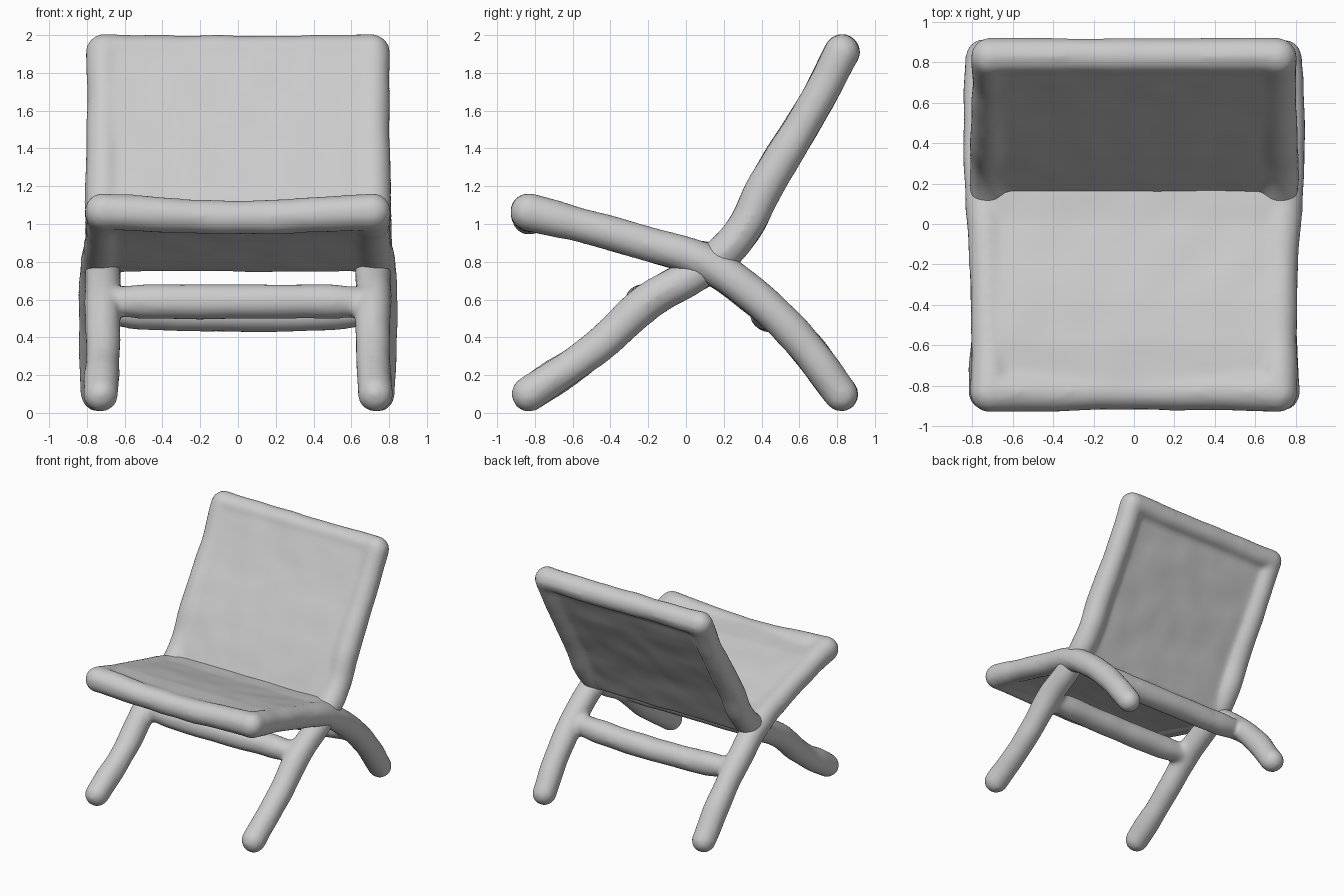
import bpy, bmesh
from mathutils import Vector, noise

cube = bpy.data.objects.get("Cube")
if cube:
    bpy.data.objects.remove(cube, do_unlink=True)

GREY = (0.6, 0.6, 0.6, 1)
mat = bpy.data.materials.new("soft grey")
mat.use_nodes = True
mat.diffuse_color = GREY
mat.node_tree.nodes["Principled BSDF"].inputs["Base Color"].default_value = GREY


def add_object(name, data):
    obj = bpy.data.objects.new(name, data)
    bpy.context.collection.objects.link(obj)
    return obj


def ball(center, radius):
    bm = bmesh.new()
    bmesh.ops.create_uvsphere(bm, u_segments=24, v_segments=16, radius=radius)
    bmesh.ops.translate(bm, verts=bm.verts, vec=Vector(center))
    me = bpy.data.meshes.new("end")
    bm.to_mesh(me)
    bm.free()
    return add_object("end", me)


def tube(points):
    """Round bar through (x, y, z, radius) points, with ball ends."""
    cu = bpy.data.curves.new("bar", 'CURVE')
    cu.dimensions = '3D'
    cu.bevel_depth = 1
    cu.bevel_resolution = 6
    cu.use_fill_caps = True
    sp = cu.splines.new('BEZIER')
    sp.bezier_points.add(len(points) - 1)
    for bp, (x, y, z, r) in zip(sp.bezier_points, points):
        bp.co = (x, y, z)
        bp.radius = r
        bp.handle_left_type = bp.handle_right_type = 'AUTO'
    return [add_object("bar", cu)] + [ball(p[:3], p[3]) for p in (points[0], points[-1])]


def panel(profile, half_width, thickness):
    """Sheet swept across x along a (y, z) profile."""
    bm = bmesh.new()
    rows = [[bm.verts.new((s * half_width, y, z)) for s in (-1, 1)] for y, z in profile]
    for a, b in zip(rows, rows[1:]):
        bm.faces.new((a[0], a[1], b[1], b[0]))
    me = bpy.data.meshes.new("sheet")
    bm.to_mesh(me)
    bm.free()
    obj = add_object("sheet", me)
    mod = obj.modifiers.new("thickness", 'SOLIDIFY')
    mod.thickness = thickness
    mod.offset = 0
    return [obj]


def fuse(name, parts):
    """Melt the parts into one soft, slightly lumpy body."""
    bpy.ops.object.select_all(action='DESELECT')
    for p in parts:
        p.select_set(True)
    bpy.context.view_layer.objects.active = parts[0]
    bpy.ops.object.convert(target='MESH')
    bpy.ops.object.join()
    obj = bpy.context.view_layer.objects.active
    obj.name = obj.data.name = name
    mod = obj.modifiers.new("melt", 'REMESH')
    mod.mode = 'VOXEL'
    mod.voxel_size = 0.018
    mod = obj.modifiers.new("soften", 'SMOOTH')
    mod.factor = 0.5
    mod.iterations = 10
    bpy.ops.object.convert(target='MESH')
    obj = bpy.context.view_layer.objects.active
    normals = [v.normal.copy() for v in obj.data.vertices]
    for v, n in zip(obj.data.vertices, normals):
        v.co += n * (0.003 + 0.006 * noise.noise(v.co * 5))
    obj.data.materials.clear()
    obj.data.materials.append(mat)
    bpy.ops.object.shade_smooth()


# Seat: side rails that bend down into the rear legs
parts = []
for s in (-1, 1):
    parts += tube([(s * .71, -.83, 1.065, .1), (s * .715, -.6, 1.005, .088),
                   (s * .72, -.2, .895, .092), (s * .735, .1, .795, .097),
                   (s * .75, .4, .585, .095), (s * .75, .62, .365, .092),
                   (s * .74, .82, .1, .09)])
# Front edge roll, rear crossbar and thick seat pad
parts += tube([(-.7, -.83, 1.065, .097), (0, -.83, 1.035, .087), (.7, -.83, 1.065, .097)])
parts += tube([(-.7, .42, .545, .078), (-.5, .43, .53, .09), (.5, .43, .53, .09),
               (.7, .42, .545, .078)])
parts += panel([(-.83, 1.045), (-.6, 1.015), (-.4, .965), (-.2, .905), (0, .845), (.2, .815)],
               .74, .14)
fuse("seat_with_rear_legs", parts)

# Backrest: side rails that run down into the front legs
parts = []
for s in (-1, 1):
    parts += tube([(s * .71, .825, 1.91, .092), (s * .71, .68, 1.63, .09),
                   (s * .71, .42, 1.2, .1), (s * .715, .29, .95, .096),
                   (s * .715, .13, .79, .095), (s * .715, -.2, .59, .096),
                   (s * .715, -.48, .34, .09), (s * .725, -.83, .1, .092)])
# Top edge roll, front crossbar and back sheet
parts += tube([(-.71, .83, 1.91, .09), (0, .83, 1.91, .087), (.71, .83, 1.91, .09)])
parts += tube([(-.66, -.21, .59, .078), (-.5, -.22, .59, .09), (.5, -.22, .59, .09),
               (.66, -.21, .59, .078)])
parts += panel([(.18, .79), (.265, .955), (.39, 1.185), (.66, 1.635), (.81, 1.915)], .73, .12)
fuse("backrest_with_front_legs", parts)
